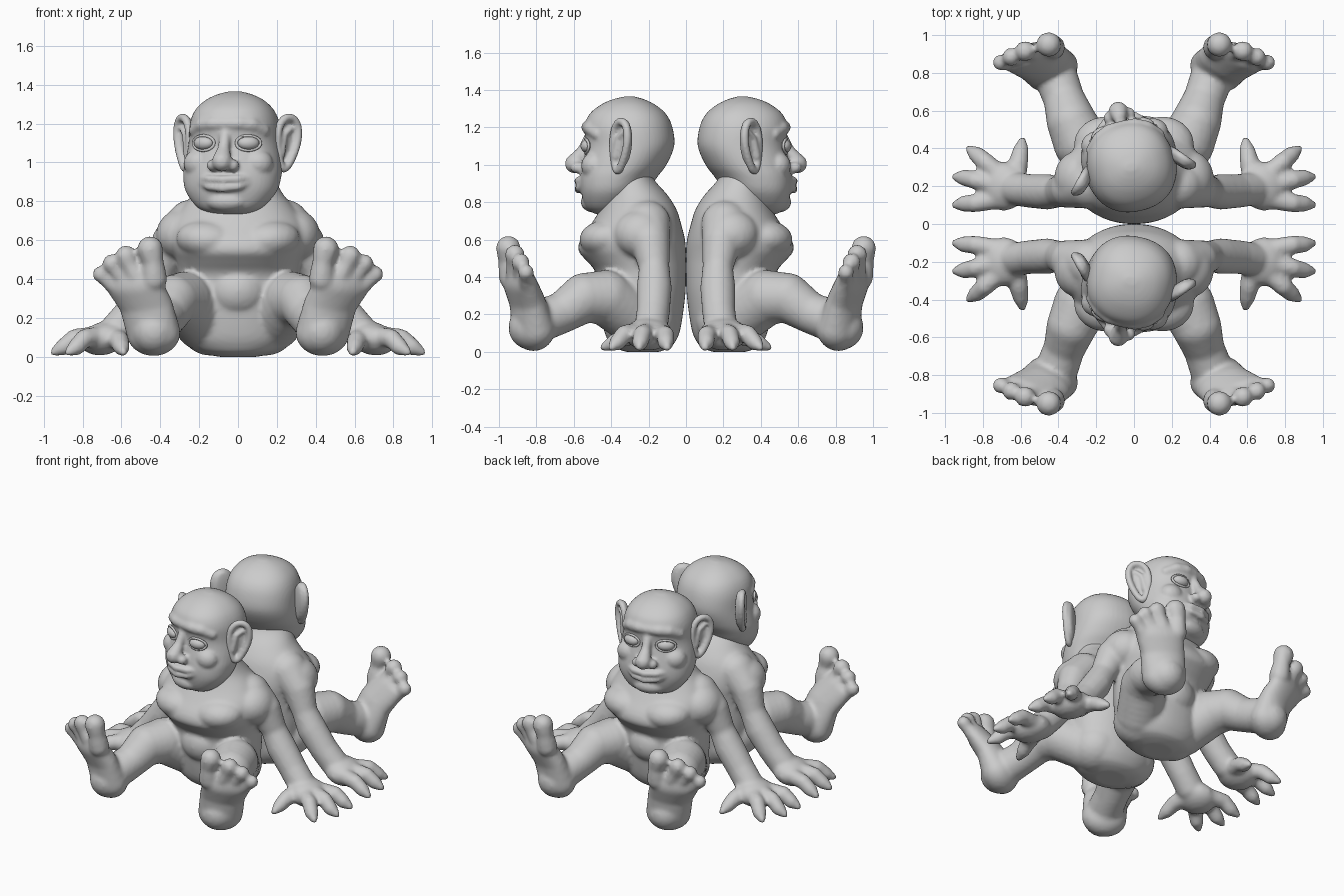
import bpy, bmesh, math
from mathutils import Vector, Matrix

if "Cube" in bpy.data.objects:
    bpy.data.objects.remove(bpy.data.objects["Cube"])

TURN = Matrix.Translation((-.015, -.3, 0)) @ Matrix.Rotation(math.radians(-13), 4, 'Z') @ Matrix.Translation((0, .3, 0))


def ball(bm, c, scale, rot=None, sub=2):
    m = Matrix.Translation(c) @ (rot or Matrix()) @ Matrix.Diagonal((*scale, 1))
    bmesh.ops.create_icosphere(bm, subdivisions=sub, radius=1, matrix=m)


def limb(bm, pts, s=1, rot=None):
    """Chain of blended balls; each point is x, y, z, then one radius or three."""
    pts = [Vector((p[0] * s, p[1], p[2], *(p[3:] if len(p) == 6 else [p[3]] * 3))) for p in pts]
    for a, b in zip(pts, pts[1:]):
        n = max(2, int((b.xyz - a.xyz).length / (.25 * min(min(a[3:]), min(b[3:])))))
        for i in range(n + 1):
            p = a.lerp(b, i / n)
            ball(bm, p[:3], p[3:], rot, 3 if min(p[3:]) > .06 else 2)


def refine(rings, k=4):
    """Catmull-Rom interpolation between the rings of a loft."""
    r = [Vector(q) for q in rings]
    out = []
    for i in range(len(r) - 1):
        p0, p1, p2, p3 = r[max(i - 1, 0)], r[i], r[i + 1], r[min(i + 2, len(r) - 1)]
        for j in range(k):
            t = j / k
            out.append(.5 * (2 * p1 + (p2 - p0) * t + (2 * p0 - 5 * p1 + 4 * p2 - p3) * t * t
                             + (3 * p1 - p0 - 3 * p2 + p3) * t ** 3))
    return out + [r[-1]]


def loft(bm, rings, power=2.0, n=48):
    """Closed loft of superellipses; each ring is z, front y, back y, half width."""
    prev = None
    for z, f, b, rx in refine(rings):
        ring = []
        for i in range(n):
            t = 2 * math.pi * i / n
            c, d = math.cos(t), math.sin(t)
            x = math.copysign(abs(c) ** (2 / power), c) * rx
            y = (f + b) / 2 + math.copysign(abs(d) ** (2 / power), d) * (b - f) / 2
            ring.append(bm.verts.new((x, y, z)))
        if prev:
            for i in range(n):
                j = (i + 1) % n
                bm.faces.new((prev[i], prev[j], ring[j], ring[i]))
        else:
            bm.faces.new(ring[::-1])
        prev = ring
    bm.faces.new(prev)


def finish(name, bm, voxel=None, smooth=3, turn=False):
    """Fuse the shapes, then mirror to the back-to-back twin."""
    if turn:
        bm.transform(TURN)
    me = bpy.data.meshes.new(name)
    bm.to_mesh(me)
    bm.free()
    for p in me.polygons:
        p.use_smooth = True
    ob = bpy.data.objects.new(name, me)
    bpy.context.collection.objects.link(ob)
    if voxel:
        r = ob.modifiers.new("fuse", 'REMESH')
        r.mode, r.voxel_size, r.use_smooth_shade = 'VOXEL', voxel, True
        k = ob.modifiers.new("soften", 'SMOOTH')
        k.factor, k.iterations = .5, smooth
        # Keep only the fused skin
        deps = bpy.context.evaluated_depsgraph_get()
        skin = bpy.data.meshes.new_from_object(ob.evaluated_get(deps))
        ob.modifiers.clear()
        ob.data = skin
        bpy.data.meshes.remove(me)
        skin.name = name
    m = ob.modifiers.new("twin", 'MIRROR')
    m.use_axis = (False, True, False)
    m.use_mirror_merge = False


# Torso
bm = bmesh.new()
loft(bm, [(0, -.32, -.14, .1), (.02, -.38, -.09, .18), (.05, -.41, -.06, .235), (.12, -.44, -.03, .285),
          (.3, -.47, -.004, .305), (.42, -.48, 0, .305), (.49, -.535, 0, .315), (.54, -.575, 0, .33),
          (.6, -.565, -.005, .345), (.68, -.51, -.025, .345), (.76, -.46, -.05, .295),
          (.84, -.43, -.10, .23), (.92, -.42, -.17, .19), (1.0, -.4, -.2, .16)], 2.15)
ball(bm, (0, -.35, .34), (.17, .16, .15), sub=3)
for s in (-1, 1):
    # Chest muscle and buttock
    ball(bm, (s * .15, -.42, .6), (.17, .15, .105), Matrix.Rotation(s * -.1, 4, 'Y'), 3)
    ball(bm, (s * .14, -.22, .165), (.165, .17, .16), sub=3)
    # Arm
    ball(bm, (s * .29, -.24, .63), (.135, .15, .13), Matrix.Rotation(s * .6, 4, 'Y'), 3)
    limb(bm, [(.24, -.21, .68, .13), (.34, -.19, .59, .105), (.4, -.17, .45, .082), (.46, -.17, .34, .095),
              (.55, -.175, .22, .09), (.62, -.185, .14, .09)], s)
    # Palm, three fingers and thumb
    ball(bm, (s * .69, -.2, .095), (.125, .13, .085), Matrix.Rotation(s * .25, 4, 'Y'), 3)
    for f in ([(.74, -.13, .095, .055), (.84, -.11, .09, .05), (.895, -.108, .052, .046), (.95, -.1, .022, .02)],
              [(.74, -.21, .105, .055), (.84, -.232, .095, .05), (.895, -.245, .052, .046), (.95, -.25, .022, .02)],
              [(.71, -.26, .105, .055), (.79, -.33, .095, .05), (.83, -.365, .052, .046), (.875, -.4, .022, .02)],
              [(.63, -.24, .1, .06), (.61, -.33, .08, .052), (.6, -.385, .05, .045), (.59, -.445, .022, .02)]):
        limb(bm, f, s)
    # Leg
    limb(bm, [(.18, -.27, .18, .15), (.28, -.43, .29, .148), (.33, -.54, .29, .133), (.37, -.66, .21, .11),
              (.41, -.77, .17, .115), (.43, -.83, .13, .12)], s)
    # Foot, sole turned outward, and four toes
    face = Matrix.Rotation(s * math.radians(25), 4, 'Z')
    limb(bm, [(.435, -.815, .125, .145, .11, .122), (.475, -.85, .27, .148, .08, .1),
              (.535, -.89, .37, .162, .064, .09)], s, face)
    for t in ([(.43, -.935, .4, .066), (.437, -.95, .49, .056), (.452, -.95, .555, .066)],
              [(.525, -.91, .42, .055), (.557, -.915, .47, .046), (.577, -.915, .52, .055)],
              [(.59, -.88, .41, .05), (.63, -.885, .45, .042), (.65, -.885, .48, .05)],
              [(.64, -.85, .37, .048), (.683, -.855, .405, .04), (.705, -.855, .425, .045)]):
        limb(bm, t, s)
finish("body", bm, .0145, 3)

# Head with brows, cheeks, nose, lips and chin
bm = bmesh.new()
loft(bm, [(.735, -.48, -.36, .1), (.77, -.53, -.3, .17), (.85, -.555, -.22, .235), (.93, -.56, -.165, .253),
          (1.0, -.55, -.11, .25), (1.1, -.53, -.066, .237), (1.2, -.54, -.075, .228), (1.27, -.515, -.108, .2),
          (1.32, -.455, -.165, .15), (1.35, -.39, -.225, .09), (1.366, -.32, -.28, .03)], 2.25)
ball(bm, (0, -.49, .9), (.17, .085, .09), sub=3)
ball(bm, (0, -.5, .8), (.11, .065, .055), sub=3)
limb(bm, [(0, -.52, 1.15, .03), (0, -.56, 1.07, .032), (0, -.604, 1.005, .053)])
for s in (-1, 1):
    limb(bm, [(0, -.515, 1.2, .038), (.07, -.513, 1.2, .038), (.13, -.485, 1.195, .038), (.18, -.435, 1.165, .034)], s)
    ball(bm, (s * .15, -.455, .995), (.085, .075, .075), sub=3)
    ball(bm, (s * .052, -.578, .985), (.034, .038, .032))
    limb(bm, [(0, -.585, .912, .021), (.08, -.566, .917, .019), (.15, -.51, .918, .012)], s)
    limb(bm, [(0, -.582, .868, .023), (.08, -.562, .876, .02), (.15, -.51, .908, .012)], s)
finish("head", bm, .0105, 3, True)

# Ears: thin cupped plate inside a thick rim, narrowing to the lobe
bm = bmesh.new()
for s in (-1, 1):
    place = (Matrix.Translation((s * .263, -.285, 1.1)) @ Matrix.Rotation(s * math.radians(48), 4, 'Z')
             @ Matrix.Rotation(s * math.radians(9), 4, 'Y'))
    part = bmesh.new()
    rim = []
    for i in range(25):
        t = 2 * math.pi * i / 24
        w = .062 + .02 * math.sin(t)
        rim.append((w * math.cos(t), -.012, .133 * math.sin(t), .022))
    limb(part, rim)
    ball(part, (0, .012, .015), (.074, .022, .13), sub=3)
    limb(part, [(-.03, -.01, -.06, .026), (-.02, -.012, .04, .016), (.015, -.01, .075, .012)])
    if s < 0:
        part.transform(Matrix.Scale(-1, 4, (1, 0, 0)))
        bmesh.ops.reverse_faces(part, faces=part.faces)
    part.transform(place)
    tmp = bpy.data.meshes.new("ear_part")
    part.to_mesh(tmp)
    part.free()
    bm.from_mesh(tmp)
    bpy.data.meshes.remove(tmp)
finish("ears", bm, .0095, 2, True)

# Eyeballs
bm = bmesh.new()
for s in (-1, 1):
    ball(bm, (s * .118, -.506, 1.1), (.056, .036, .036), Matrix.Rotation(s * .35, 4, 'Z'), 3)
finish("eyes", bm, turn=True)

# Eyelid rims
bm = bmesh.new()
for s in (-1, 1):
    ring = []
    for i in range(25):
        t = 2 * math.pi * i / 24
        x = .06 * math.cos(t)
        ring.append((.118 + x, -.516 + .35 * x + 3 * x * x, 1.1 + .038 * math.sin(t), .009))
    limb(bm, ring, s)
finish("eyelids", bm, .006, 1, True)
